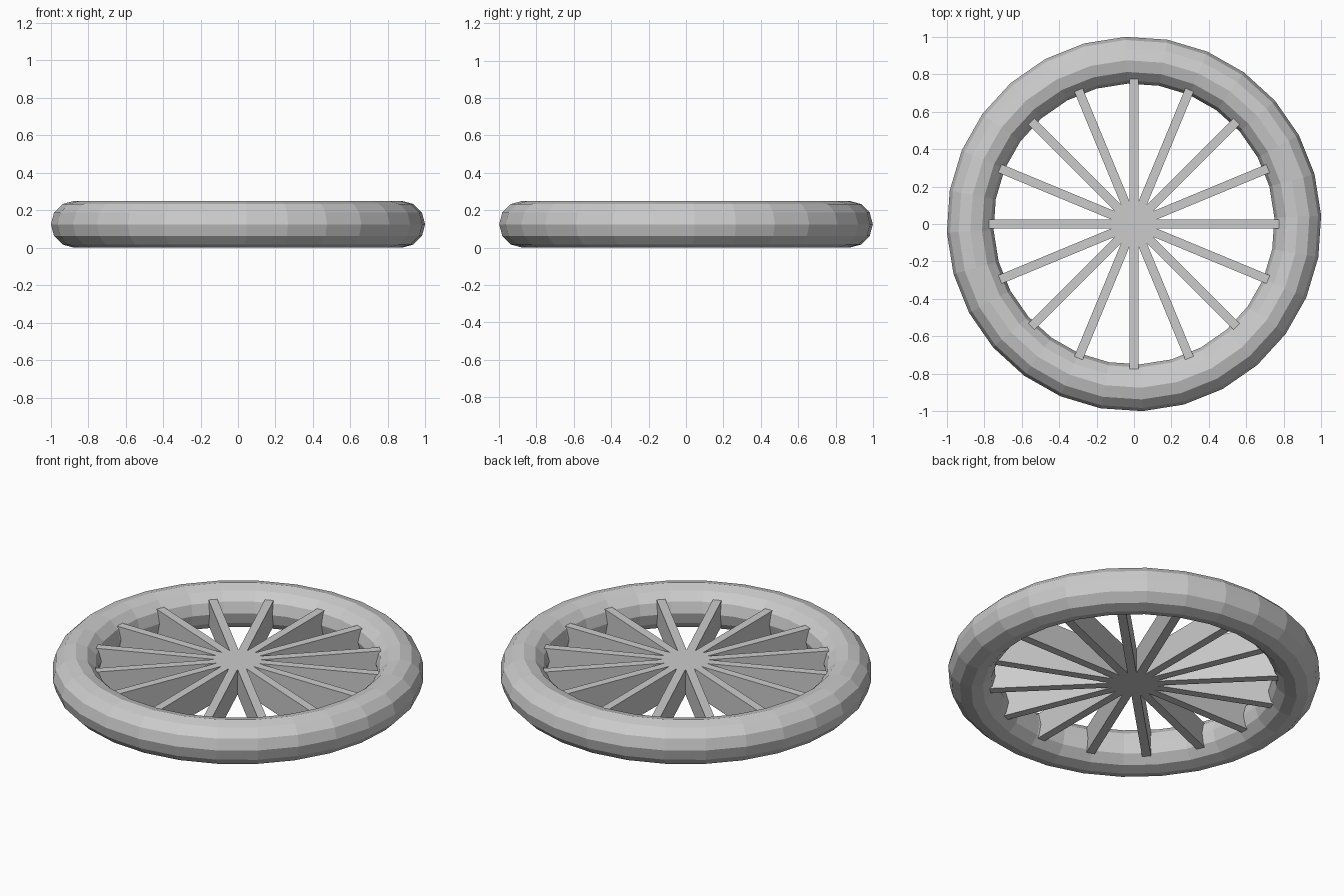
import bpy
import math

cube = bpy.data.objects.get("Cube")
if cube:
    bpy.data.objects.remove(cube, do_unlink=True)

RING_RADIUS, TUBE_RADIUS = 0.875, 0.125
SPOKE_SIZE = (1.55, 0.048, 0.15)

grey = bpy.data.materials.new("light_grey")
grey.use_nodes = True
grey.diffuse_color = (0.6, 0.6, 0.6, 1)
bsdf = grey.node_tree.nodes["Principled BSDF"]
bsdf.inputs["Base Color"].default_value = grey.diffuse_color


def finish(name):
    """Name the active object and give it the shared material."""
    obj = bpy.context.object
    obj.name = name
    obj.data.materials.append(grey)
    return obj


# Faceted outer ring
bpy.ops.mesh.primitive_torus_add(
    major_radius=RING_RADIUS, minor_radius=TUBE_RADIUS,
    major_segments=28, minor_segments=12,
    location=(0, 0, TUBE_RADIUS), rotation=(0, 0, math.radians(2.6)))
finish("outer_ring")

# Eight full-width bars crossing at the centre give sixteen spokes
for i in range(8):
    bpy.ops.mesh.primitive_cube_add(
        size=1, location=(0, 0, TUBE_RADIUS), rotation=(0, 0, math.pi * i / 8))
    bar = finish(f"spoke_bar_{i + 1}")
    bar.scale = SPOKE_SIZE
